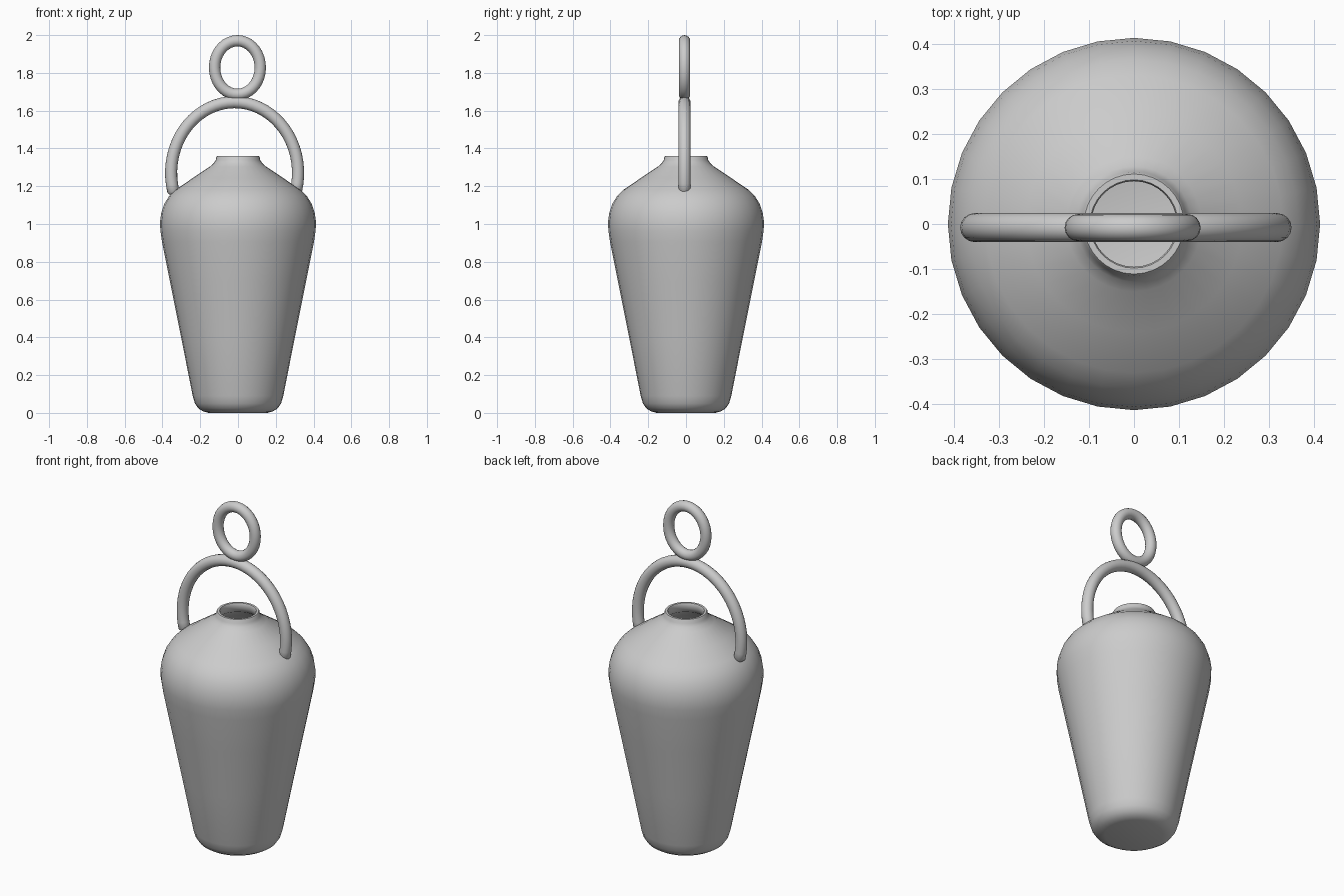
import bpy, math
from math import sin, cos, pi, radians

if "Cube" in bpy.data.objects:
    bpy.data.objects.remove(bpy.data.objects["Cube"])


def make_object(name, verts, faces):
    mesh = bpy.data.meshes.new(name)
    mesh.from_pydata(verts, [], faces)
    mesh.validate()
    ob = bpy.data.objects.new(name, mesh)
    bpy.context.collection.objects.link(ob)
    bpy.ops.object.select_all(action='DESELECT')
    ob.select_set(True)
    bpy.context.view_layer.objects.active = ob
    bpy.ops.object.mode_set(mode='EDIT')
    bpy.ops.mesh.select_all(action='SELECT')
    bpy.ops.mesh.normals_make_consistent(inside=False)
    bpy.ops.object.mode_set(mode='OBJECT')
    bpy.ops.object.shade_smooth_by_angle(angle=radians(50))
    return ob


def skin(rings, closed):
    """Join equal-sized vertex rings with quads; cap both ends when open."""
    n, m = len(rings[0]), len(rings)
    verts = [v for r in rings for v in r]
    faces = []
    for i in range(m if closed else m - 1):
        a, b = i * n, (i + 1) % m * n
        for j in range(n):
            k = (j + 1) % n
            faces.append((a + j, a + k, b + k, b + j))
    if not closed:
        faces += [tuple(range(n))[::-1], tuple(range((m - 1) * n, m * n))]
    return verts, faces


def lathe(name, profile, seg=32):
    rings = [[(r * cos(2 * pi * j / seg), r * sin(2 * pi * j / seg), z)
              for j in range(seg)] for r, z in profile]
    return make_object(name, *skin(rings, False))


def elliptic_tube(name, cx, cy, cz, rx, rz, tube, a0, a1, steps, closed, seg=16):
    """Round tube along an ellipse in the xz plane."""
    def ring(a, radius, push=0.0):
        nx, nz = cos(a) / rx, sin(a) / rz
        length = math.hypot(nx, nz)
        nx, nz = nx / length, nz / length
        px = cx + rx * cos(a) - nz * push
        pz = cz + rz * sin(a) + nx * push
        return [(px + nx * radius * cos(t), cy + radius * sin(t), pz + nz * radius * cos(t))
                for t in (2 * pi * j / seg for j in range(seg))]
    count = steps if closed else steps + 1
    rings = [ring(a0 + (a1 - a0) * i / steps, tube) for i in range(count)]
    if not closed:
        # slightly rounded ends
        rings.insert(0, ring(a0, tube * 0.72, -0.012))
        rings.append(ring(a1, tube * 0.72, 0.012))
    return make_object(name, *skin(rings, closed))


# Hollow jar: outer wall up to the lip, then the inner wall down to the floor
lathe("jar_body", [
    (0.155, 0.0), (0.185, 0.008), (0.21, 0.024), (0.228, 0.05), (0.24, 0.09),
    (0.30, 0.395), (0.36, 0.695), (0.402, 0.905), (0.411, 0.965), (0.413, 1.01),
    (0.406, 1.06), (0.39, 1.107), (0.365, 1.147), (0.33, 1.182), (0.24, 1.243),
    (0.15, 1.303), (0.128, 1.322), (0.118, 1.338), (0.115, 1.353), (0.111, 1.36),
    (0.098, 1.36), (0.095, 1.353), (0.096, 1.33), (0.11, 1.302), (0.22, 1.228),
    (0.32, 1.16), (0.37, 1.09), (0.39, 1.01), (0.38, 0.905), (0.22, 0.10),
    (0.19, 0.04), (0.15, 0.025)])

# Arched carrying handle
elliptic_tube("handle", -0.018, -0.008, 1.27, 0.336, 0.375, 0.032,
              radians(-14), radians(195), 36, False)

# Hanging ring on top of the handle
elliptic_tube("top_ring", -0.003, -0.008, 1.828, 0.121, 0.142, 0.03,
              0, 2 * pi, 36, True)
